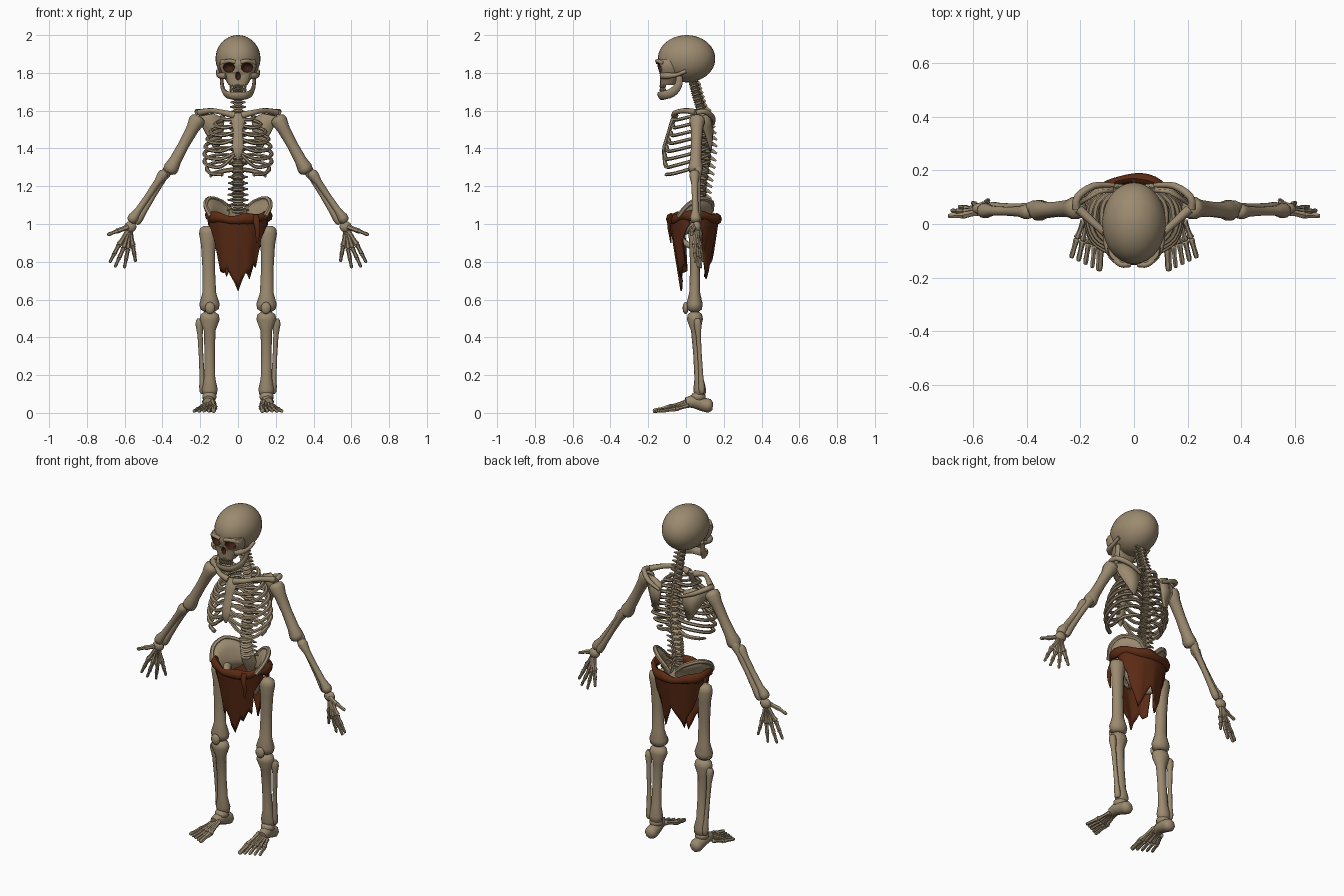
import bpy, bmesh, math
from mathutils import Vector as V

cube = bpy.data.objects.get("Cube")
if cube:
    bpy.data.objects.remove(cube, do_unlink=True)


def material(name, rgb):
    m = bpy.data.materials.new(name)
    m.use_nodes = True
    m.diffuse_color = (*rgb, 1)
    m.node_tree.nodes["Principled BSDF"].inputs["Base Color"].default_value = (*rgb, 1)
    return m


BONE = material("old bone", (.33, .255, .16))
SOCKET = material("socket dark", (.05, .016, .008))
CLOTH = material("rust cloth", (.105, .024, .007))


def finish(name, bm, mats=(BONE,), angle=50):
    """Turn a bmesh into a smooth shaded object."""
    bmesh.ops.recalc_face_normals(bm, faces=bm.faces)
    mesh = bpy.data.meshes.new(name)
    bm.to_mesh(mesh)
    bm.free()
    for m in mats:
        mesh.materials.append(m)
    mesh.shade_smooth()
    mesh.set_sharp_from_angle(angle=math.radians(angle))
    ob = bpy.data.objects.new(name, mesh)
    bpy.context.collection.objects.link(ob)
    return ob


def spline(pts, steps):
    """Smooth curve through points of any dimension."""
    p = [V(q) for q in pts]
    p = [p[0] * 2 - p[1]] + p + [p[-1] * 2 - p[-2]]
    out = []
    for a, b, c, d in zip(p, p[1:], p[2:], p[3:]):
        for i in range(steps):
            t = i / steps
            out.append((b * 2 + (c - a) * t + (a * 2 - b * 5 + c * 4 - d) * t * t
                        + (b * 3 - a - c * 3 + d) * t ** 3) / 2)
    return out + [p[-2]]


def loft(name, rings, mats=(BONE,), closed=False):
    """Skin a list of equal rings and cap the ends."""
    bm = bmesh.new()
    vs = [[bm.verts.new(c) for c in r] for r in rings]
    n = len(vs[0])
    for a, b in zip(vs, vs[1:] + vs[:1] if closed else vs[1:]):
        for i in range(n):
            bm.faces.new((a[i], a[(i + 1) % n], b[(i + 1) % n], b[i]))
    if not closed:
        bm.faces.new(vs[0])
        bm.faces.new(vs[-1])
    return finish(name, bm, mats)


def tube(name, pts, radii, s=1, flat=1, ref=(0, 1, 0), sides=8, steps=1, mat=BONE, closed=False):
    """Sweep an oval along a path; flat scales the section along ref, s mirrors x."""
    if not isinstance(radii, (list, tuple)):
        radii = [radii] * len(pts)
    path = spline([(x * s, y, z, r) for (x, y, z), r in zip(pts, radii)], steps)
    c = [p.to_3d() for p in path]
    rings, v, n = [], V(ref), len(c)
    for i in range(n):
        a, b = (c[i - 1], c[(i + 1) % n]) if closed else (c[max(i - 1, 0)], c[min(i + 1, n - 1)])
        t = (b - a).normalized()
        v = (v - t * v.dot(t)).normalized()
        u = t.cross(v)
        rings.append([c[i] + (u * math.cos(k) + v * math.sin(k) * flat) * path[i][3]
                      for k in (math.tau * j / sides for j in range(sides))])
    return loft(name, rings, (mat,), closed)


def long_bone(name, a, b, top, mid, low, s=1, flat=1, sides=10):
    """Shaft with swollen rounded ends."""
    a, b = V(a), V(b)
    ts = (0, .03, .09, .22, .5, .78, .91, .97, 1)
    rs = (top * .5, top * .9, top, mid * 1.15, mid, mid * 1.1, low, low * .9, low * .5)
    return tube(name, [a.lerp(b, t) for t in ts], rs, s, flat, sides=sides)


def blob(name, loc, size, s=1, mats=(BONE,), slot=0, seg=16):
    bm = bmesh.new()
    bmesh.ops.create_uvsphere(bm, u_segments=seg, v_segments=seg * 3 // 4, radius=1)
    for v in bm.verts:
        v.co = V((loc[0] * s, loc[1], loc[2])) + V(a * b for a, b in zip(v.co, size))
    for f in bm.faces:
        f.material_index = slot
    return finish(name, bm, mats)


def sheet(name, rows, thick, mat=BONE, s=1):
    """Thin plate from rows of points."""
    bm = bmesh.new()
    vs = [[bm.verts.new((x * s, y, z)) for x, y, z in r] for r in rows]
    for a, b in zip(vs, vs[1:]):
        for i in range(len(a) - 1):
            bm.faces.new((a[i], a[i + 1], b[i + 1], b[i]))
    ob = finish(name, bm, (mat,))
    mod = ob.modifiers.new("thickness", "SOLIDIFY")
    mod.thickness, mod.offset = thick, 0
    return ob


# Skull: cranium and face block with carved sockets
both = (BONE, SOCKET)
cranium = blob("cranium", (0, .003, 1.875), (.119, .152, .125), mats=both, seg=28)
rings = []
for z, w, front, back in spline([(1.87, .095, -.147, -.03), (1.84, .1, -.152, -.03), (1.8, .088, -.14, -.03),
                                 (1.77, .07, -.138, -.04), (1.735, .05, -.136, -.06)], 2):
    ring = []
    for k in range(20):
        c, q = math.cos(math.tau * k / 20), math.sin(math.tau * k / 20)
        ring.append((w * math.copysign(abs(c) ** .7, c),
                     (front + back) / 2 + (back - front) / 2 * math.copysign(abs(q) ** .7, q), z))
    rings.append(ring)
face = loft("face", rings, both)
cutters = [blob("eye_cutter", (.049, -.15, 1.828), (.032, .05, .027), s, both, 1) for s in (1, -1)]
cutters.append(blob("nose_cutter", (0, -.145, 1.783), (.014, .03, .022), 1, both, 1))
for ob in (cranium, face):
    for c in cutters:
        mod = ob.modifiers.new("carve", "BOOLEAN")
        mod.object, mod.operation, mod.solver = c, "DIFFERENCE", "EXACT"
    dg = bpy.context.evaluated_depsgraph_get()
    carved = bpy.data.meshes.new_from_object(ob.evaluated_get(dg))
    ob.modifiers.clear()
    ob.data = carved
for c in cutters:
    bpy.data.objects.remove(c, do_unlink=True)

# Jaw and teeth
half = [(.086, -.035, 1.785), (.084, -.04, 1.735), (.07, -.075, 1.695), (.042, -.125, 1.68)]
jaw = half + [(0, -.136, 1.677)] + [(-x, y, z) for x, y, z in reversed(half)]
tube("jaw", jaw, [.016, .02, .024, .024, .025, .024, .024, .02, .016], flat=.5, ref=(1, 0, 0), steps=3)
for row, z in (("upper", 1.731), ("lower", 1.71)):
    for i in range(-4, 5):
        a = i * .26
        blob(f"{row}_tooth", (.046 * math.sin(a), -.09 - .044 * math.cos(a), z), (.006, .006, .013), seg=6)

# Spine: each vertebra has a body, a back spike and side wings
column = spline([(0, .03, 1.77), (0, .055, 1.68), (0, .085, 1.58), (0, .108, 1.45),
                 (0, .095, 1.3), (0, .075, 1.17), (0, .09, 1.06)], 4)
for i, p in enumerate(column[:-1]):
    q = column[i + 1]
    r = .021 + .014 * i / len(column)
    tube("vertebra", [p.lerp(q, t) for t in (0, .2, .5, .8, 1)], [r * .75, r * 1.1, r * .85, r * 1.1, r * .75])
    m = p.lerp(q, .5)
    reach = .045 if i < 6 else .058
    tube("back_spike", [m, m + V((0, reach * .6, -.008)), m + V((0, reach, -.022))], [.013, .01, .005], ref=(1, 0, 0), flat=.6, sides=6)
    tube("side_spikes", [m + V((x * r * 1.7, .022, 0)) for x in (-1, -.5, .5, 1)], [.004, .009, .009, .004], sides=6)
tube("sacrum", [(0, .09, 1.08), (0, .11, 1.02), (0, .13, .95), (0, .12, .9)], [.045, .05, .03, .008], flat=.5, steps=2)

# Breastbone
tube("breastbone", [(0, -.05, 1.585), (0, -.068, 1.55), (0, -.09, 1.49), (0, -.112, 1.41), (0, -.118, 1.37), (0, -.116, 1.34)],
     [.022, .036, .024, .03, .02, .006], flat=.4, steps=2)

widths = (.085, .12, .145, .162, .172, .178, .178, .165)
fingers = [((.63, .045, .89), (.68, .05, .795)), ((.605, .055, .875), (.652, .065, .77)),
           ((.582, .065, .87), (.602, .08, .766)), ((.557, .072, .885), (.542, .09, .8))]

for side, s in (("left", 1), ("right", -1)):
    # Cheek arch and brow
    tube(side + "_cheek_arch", [(.06, -.125, 1.785), (.09, -.1, 1.785), (.105, -.05, 1.79), (.106, .0, 1.81)],
         [.018, .017, .011, .01], s, steps=3)
    tube(side + "_brow", [(.015, -.15, 1.856), (.05, -.15, 1.864), (.088, -.118, 1.85)], .011, s, steps=3)

    # Ribs
    for i, w in enumerate(widths):
        zb = 1.585 - .037 * i
        front = -.055 - .055 * min(i, 5) / 5
        zs = max(1.56 - .037 * i, 1.365)
        drop = .03 + .004 * i
        pts = [(.015, .1, zb), (w * .5, .122, zb + .005), (w * .9, .085, zb - .01), (w, .02, zb - drop * .6),
               (w * .86, front * .55, zb - drop), (w * .5, front * .95, zb - drop * 1.1)]
        if i < 7:
            pts.append((.02, front - .004, zs))
        tube(side + "_rib", pts, .0115, s, .8, (0, 0, 1), 6, 3)
    tube(side + "_floating_rib", [(.015, .09, 1.29), (.08, .11, 1.28), (.135, .07, 1.265), (.145, .02, 1.25)],
         [.012, .012, .011, .005], s, sides=6, steps=3)

    # Collar bone and shoulder blade
    tube(side + "_collar_bone", [(.02, -.06, 1.575), (.08, -.055, 1.59), (.14, -.005, 1.6), (.205, .055, 1.59)],
         [.02, .014, .014, .018], s, steps=3)
    sheet(side + "_shoulder_blade", [[(.075, .125, 1.56), (.13, .12, 1.585), (.205, .075, 1.57)],
                                     [(.075, .14, 1.5), (.13, .135, 1.5), (.19, .09, 1.52)],
                                     [(.1, .13, 1.395), (.115, .13, 1.39), (.13, .125, 1.41)]], .014, s=s)
    tube(side + "_shoulder_ridge", [(.075, .145, 1.53), (.15, .142, 1.565), (.21, .1, 1.595), (.215, .055, 1.59)],
         [.008, .013, .015, .014], s, steps=3)

    # Arm
    long_bone(side + "_upper_arm", (.205, .06, 1.57), (.368, .05, 1.27), .043, .029, .04, s)
    long_bone(side + "_ulna", (.355, .06, 1.31), (.54, .062, 1.0), .028, .016, .021, s)
    long_bone(side + "_radius", (.385, .045, 1.28), (.57, .05, 1.01), .028, .017, .029, s)

    # Hand
    blob(side + "_wrist", (.57, .057, .985), (.034, .024, .03), s, seg=10)
    for knuckle, tip in fingers:
        root = V((.573, .057, .98)).lerp(V(knuckle), .15)
        long_bone(side + "_palm_bone", root, knuckle, .014, .011, .016, s, sides=6)
        mid = V(knuckle).lerp(V(tip), .5)
        long_bone(side + "_finger_base", knuckle, mid, .014, .01, .012, s, sides=6)
        long_bone(side + "_finger_tip", mid, tip, .012, .008, .007, s, sides=6)
    long_bone(side + "_thumb_base", (.58, .045, .985), (.638, .032, .963), .016, .012, .014, s, sides=6)
    long_bone(side + "_thumb_tip", (.635, .032, .965), (.692, .03, .942), .014, .009, .009, s, sides=6)

    # Hip: flared wing and lower loop
    crest = spline([(.035, .135, 1.07), (.085, .135, 1.115), (.15, .08, 1.135), (.172, .01, 1.1), (.145, -.04, 1.04)], 3)
    base = spline([(.035, .11, 1.0), (.06, .1, .98), (.09, .06, .97), (.105, .03, .97), (.11, .0, .97)], 3)
    sheet(side + "_hip_wing", [[a.lerp(b, t) + V((-.02 * math.sin(t * math.pi), 0, 0)) for a, b in zip(crest, base)]
                               for t in (0, .3, .65, 1)], .016, s=s)
    tube(side + "_hip_rim", crest, .013, s, sides=6)
    tube(side + "_hip_loop", [(.11, .04, .99), (.07, -.01, .96), (.015, -.035, .93), (.035, .01, .89), (.07, .06, .88), (.1, .06, .95)],
         [.035, .02, .018, .016, .02, .03], s, steps=2)

    # Leg
    blob(side + "_hip_ball", (.115, .045, .975), (.035, .035, .035), s, seg=12)
    long_bone(side + "_thigh", (.16, .05, .99), (.15, .045, .535), .047, .033, .054, s, .8, 12)
    blob(side + "_kneecap", (.148, -.002, .555), (.028, .016, .032), s, seg=10)
    long_bone(side + "_shin", (.15, .045, .535), (.15, .075, .085), .053, .027, .042, s, .8, 12)
    long_bone(side + "_calf_bone", (.205, .06, .5), (.186, .085, .1), .021, .012, .018, s)

    # Foot
    tube(side + "_heel", [(.15, .142, .035), (.15, .125, .037), (.15, .09, .045), (.155, .045, .06), (.16, .0, .055)],
         [.018, .036, .036, .036, .026], s, ref=(0, 0, 1), steps=2)
    blob(side + "_ankle", (.152, .065, .085), (.04, .04, .03), s, seg=10)
    for i in range(5):
        root = V((.135 + .013 * i, .015, .062 - .006 * i))
        ball = V((.125 + .022 * i, -.09 + .009 * i, .027 - .002 * i))
        tip = V((.13 + .026 * i, -.175 + .012 * i, .009))
        r = .015 if i == 0 else .011
        long_bone(side + "_foot_bone", root, ball, r * 1.1, r * .8, r * 1.2, s, sides=6)
        long_bone(side + "_toe", ball, tip, r * 1.1, r * .8, r * .8, s, sides=6)

# Waist cloth: rolled belt and ragged hanging panels
turn = [math.tau * k / 40 for k in range(40)]
tube("belt_roll", [(.16 * math.sin(a), .042 - .128 * math.cos(a), 1.035 - .012 * math.cos(a * 2) + .004 * math.sin(a * 7)) for a in turn],
     [.019 + .004 * math.sin(a * 5) for a in turn], flat=1.3, ref=(0, 0, 1), mat=CLOTH, closed=True)


def panel(name, face_y, drops, spread, lean):
    cols = len(drops)
    rows = []
    for j in range(9):
        t = j / 8
        row = []
        for i, d in enumerate(drops):
            a = spread * (2 * i / (cols - 1) - 1)
            fall = d * t
            fold = .008 * math.sin(i * 1.9) * t
            row.append((.162 * math.sin(a) * (1 - fall * .8),
                        .042 + face_y * (.13 * math.cos(a) - lean * fall + fold), 1.04 - fall))
        rows.append(row)
    sheet(name, rows, .009, CLOTH)


panel("front_cloth", -1, (.04, .07, .14, .29, .3, .27, .31, .35, .395, .34, .3, .31, .25, .27, .12, .07, .04), 1.3, .17)
panel("back_cloth", 1, (.04, .08, .14, .2, .25, .32, .28, .23, .19, .24, .29, .33, .24, .19, .13, .08, .04), 1.4, .17)
tube("belt_knot", [(.09, -.075, 1.045), (.1, -.09, 1.0), (.105, -.085, .95), (.1, -.08, .9)], [.02, .016, .012, .005], flat=.6, steps=2, mat=CLOTH)
